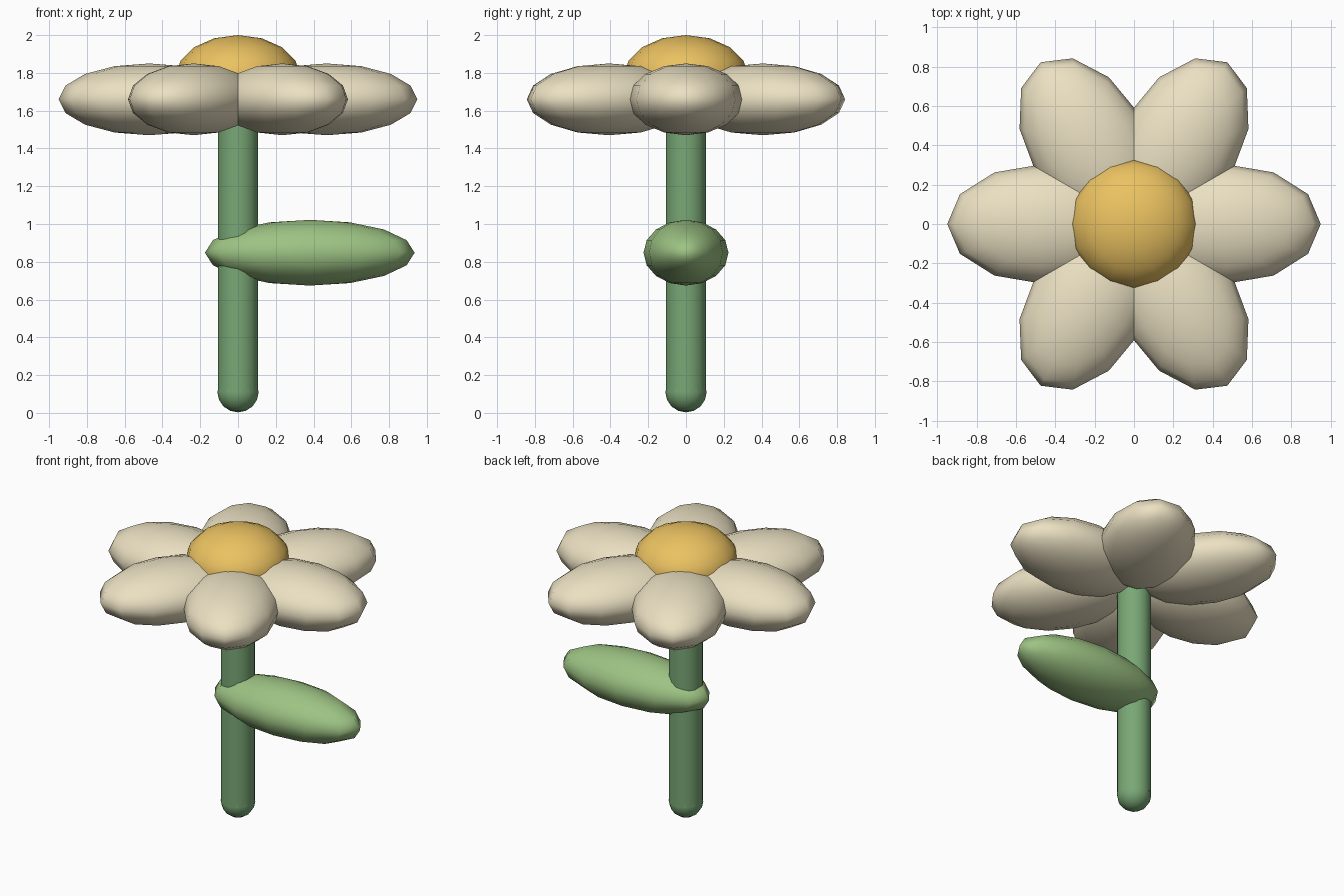
import bpy
import math

if "Cube" in bpy.data.objects:
    bpy.data.objects.remove(bpy.data.objects["Cube"])


def material(name, rgb):
    m = bpy.data.materials.new(name)
    m.diffuse_color = (*rgb, 1.0)
    m.use_nodes = True
    m.node_tree.nodes["Principled BSDF"].inputs["Base Color"].default_value = m.diffuse_color
    return m


PETAL = material("cream", (0.83, 0.75, 0.54))
CENTRE = material("yellow", (0.83, 0.54, 0.12))
STEM = material("stem_green", (0.19, 0.39, 0.18))
LEAF = material("leaf_green", (0.34, 0.55, 0.23))


def finish(name, mat):
    ob = bpy.context.object
    ob.name = name
    ob.data.materials.append(mat)
    for p in ob.data.polygons:
        p.use_smooth = len(p.vertices) <= 4
    return ob


def ellipsoid(name, loc, radii, mat, segments=12, rings=8, turn=0.0):
    bpy.ops.mesh.primitive_uv_sphere_add(
        segments=segments, ring_count=rings, radius=1,
        location=loc, rotation=(0, 0, turn))
    bpy.context.object.scale = radii
    return finish(name, mat)


# Stem with a rounded foot and top
bpy.ops.mesh.primitive_cylinder_add(
    vertices=16, radius=0.107, depth=1.55, location=(0, 0, 0.885))
finish("stem", STEM)
ellipsoid("stem_foot", (0, 0, 0.11), (0.109, 0.109, 0.107), STEM, 12, 8)
ellipsoid("stem_top", (0, 0, 1.66), (0.107, 0.107, 0.107), STEM, 12, 8)

# Single leaf through the stem
ellipsoid("leaf", (0.38, 0, 0.848), (0.555, 0.225, 0.174), LEAF)

# Ring of six petals
for i in range(6):
    a = i * math.pi / 3
    ellipsoid(f"petal_{i + 1}", (0.47 * math.cos(a), 0.47 * math.sin(a), 1.66),
              (0.48, 0.303, 0.19), PETAL, turn=a)

# Domed flower centre
ellipsoid("flower_centre", (0, 0, 1.78), (0.33, 0.33, 0.22), CENTRE, 16, 8)
